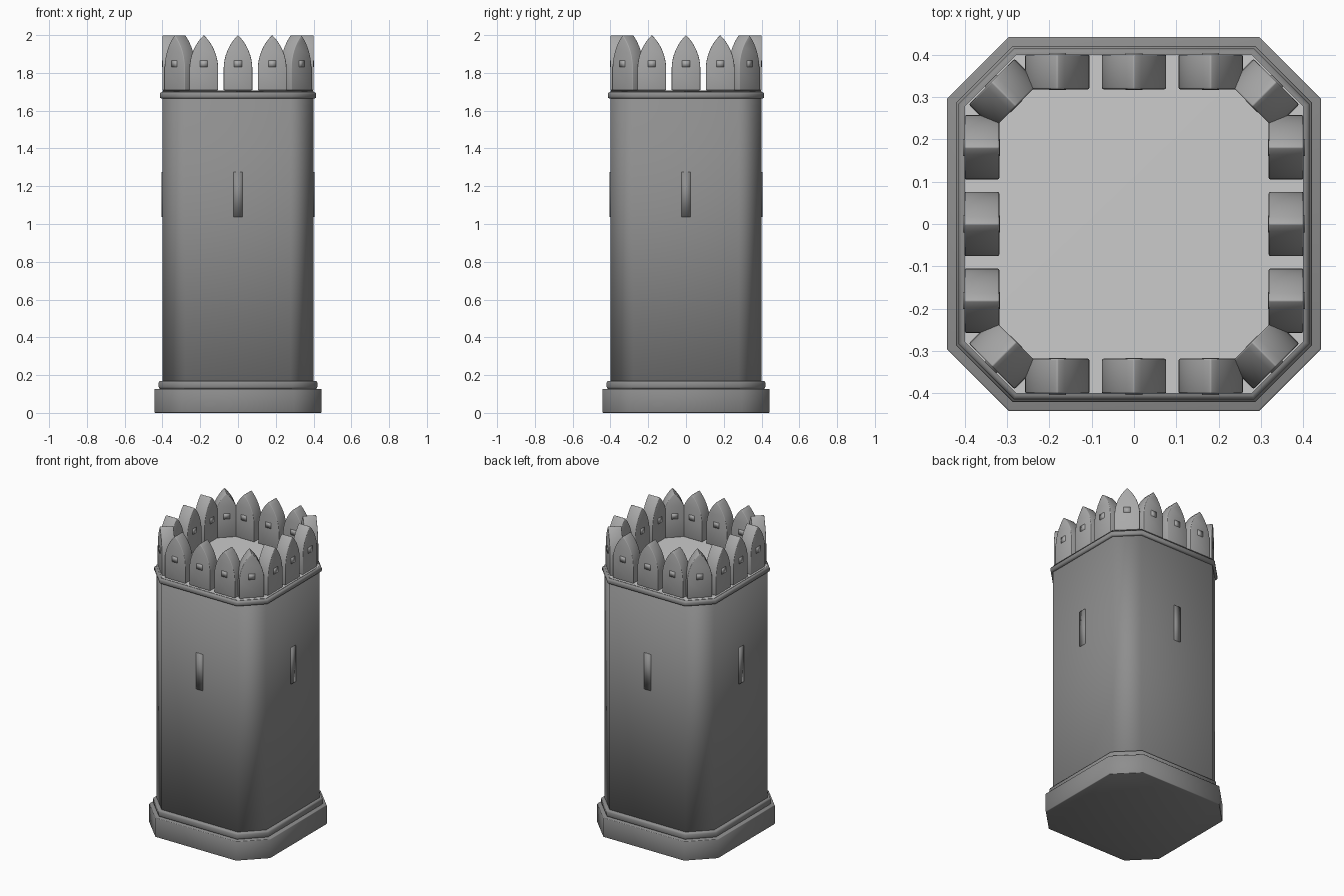
import bpy, bmesh, math
from mathutils import Matrix

if "Cube" in bpy.data.objects:
    bpy.data.objects.remove(bpy.data.objects["Cube"])

CORNER = 0.278          # half length of a main wall at the shaft
HALF = 0.40             # half width of the shaft


def grey(name, value):
    mat = bpy.data.materials.new(name)
    mat.diffuse_color = (value, value, value, 1)
    mat.use_nodes = True
    mat.node_tree.nodes["Principled BSDF"].inputs["Base Color"].default_value = mat.diffuse_color
    return mat


WALL = grey("wall_stone", 0.27)
MERLON = grey("merlon_stone", 0.40)
FLOOR = grey("floor_stone", 0.52)


def finish(name, bm, mat, bevel=0.0, weighted=False):
    bmesh.ops.recalc_face_normals(bm, faces=bm.faces)
    for face in bm.faces:
        face.smooth = True      # soft shading across every edge
    mesh = bpy.data.meshes.new(name)
    bm.to_mesh(mesh)
    bm.free()
    mesh.materials.append(mat)
    ob = bpy.data.objects.new(name, mesh)
    bpy.context.collection.objects.link(ob)
    if bevel:
        mod = ob.modifiers.new("Bevel", 'BEVEL')
        mod.width = bevel
        mod.segments = 2
        mod.limit_method = 'ANGLE'
        mod.angle_limit = math.radians(50)
    if weighted:
        mod = ob.modifiers.new("Weighted normals", 'WEIGHTED_NORMAL')
        mod.mode = 'FACE_AREA'
        mod.thresh = 0.001
    return ob


def extrude(bm, points, vec):
    face = bm.faces.new([bm.verts.new(p) for p in points])
    ext = bmesh.ops.extrude_face_region(bm, geom=[face], use_keep_orig=True)
    verts = [g for g in ext["geom"] if isinstance(g, bmesh.types.BMVert)]
    bmesh.ops.translate(bm, verts=verts, vec=vec)


def octagon_slab(name, half, z0, z1, mat=WALL, bevel=0.0, weighted=False):
    # Chamfered square, offset evenly from the shaft outline
    c = CORNER + (half - HALF) * math.tan(math.pi / 8)
    ring = [(half, -c), (half, c), (c, half), (-c, half),
            (-half, c), (-half, -c), (-c, -half), (c, -half)]
    bm = bmesh.new()
    extrude(bm, [(x, y, z0) for x, y in ring], (0, 0, z1 - z0))
    return finish(name, bm, mat, bevel, weighted)


def box(name, size, centre, matrix, mat):
    bm = bmesh.new()
    bmesh.ops.create_cube(bm, size=1)
    bmesh.ops.scale(bm, verts=bm.verts, vec=size)
    bmesh.ops.translate(bm, verts=bm.verts, vec=centre)
    ob = finish(name, bm, mat)
    ob.matrix_world = matrix
    return ob


def merlon(name, x, distance, matrix):
    # Pointed arch block with a small loophole block through it
    w, spring, top, base = 0.076, 1.82, 2.0, 1.708
    h = top - spring
    r = (w * w + h * h) / (2 * w)
    arc = []
    for i in range(9):
        a = math.asin(h / r) * i / 8
        arc.append((w - r + r * math.cos(a), spring + r * math.sin(a)))
    profile = [(-w, base), (w, base)] + arc + [(-px, pz) for px, pz in arc[-2::-1]]
    bm = bmesh.new()
    extrude(bm, [(x + px, -distance, pz) for px, pz in profile], (0, 0.082, 0))
    ob = finish(name, bm, MERLON, 0.004)
    ob.matrix_world = matrix
    box(name + "_loophole", (0.04, 0.087, 0.036), (x, -distance + 0.04, 1.848),
        matrix, MERLON)


# Body and mouldings
octagon_slab("plinth", 0.442, 0.0, 0.127, bevel=0.004)
octagon_slab("plinth_moulding", 0.42, 0.127, 0.17, bevel=0.01)
octagon_slab("shaft", HALF, 0.16, 1.70, weighted=True)
octagon_slab("cornice", 0.414, 1.664, 1.698, bevel=0.01)
octagon_slab("floor", HALF, 1.698, 1.708, FLOOR, weighted=True)

# Merlons and arrow slits on the four walls, one merlon on each chamfer
diagonal = (HALF + CORNER) / math.sqrt(2)
for k, side in enumerate(("front", "right", "back", "left")):
    turn = Matrix.Rotation(k * math.pi / 2, 4, 'Z')
    for i, x in enumerate((-0.181, 0, 0.181)):
        merlon(f"{side}_merlon_{i + 1}", x, HALF, turn)
    merlon(f"corner_merlon_{k + 1}", 0, diagonal - 0.004,
           Matrix.Rotation((k + 0.5) * math.pi / 2, 4, 'Z'))
    box(side + "_arrow_slit", (0.048, 0.04, 0.238), (0, -HALF + 0.014, 1.156), turn, WALL)
